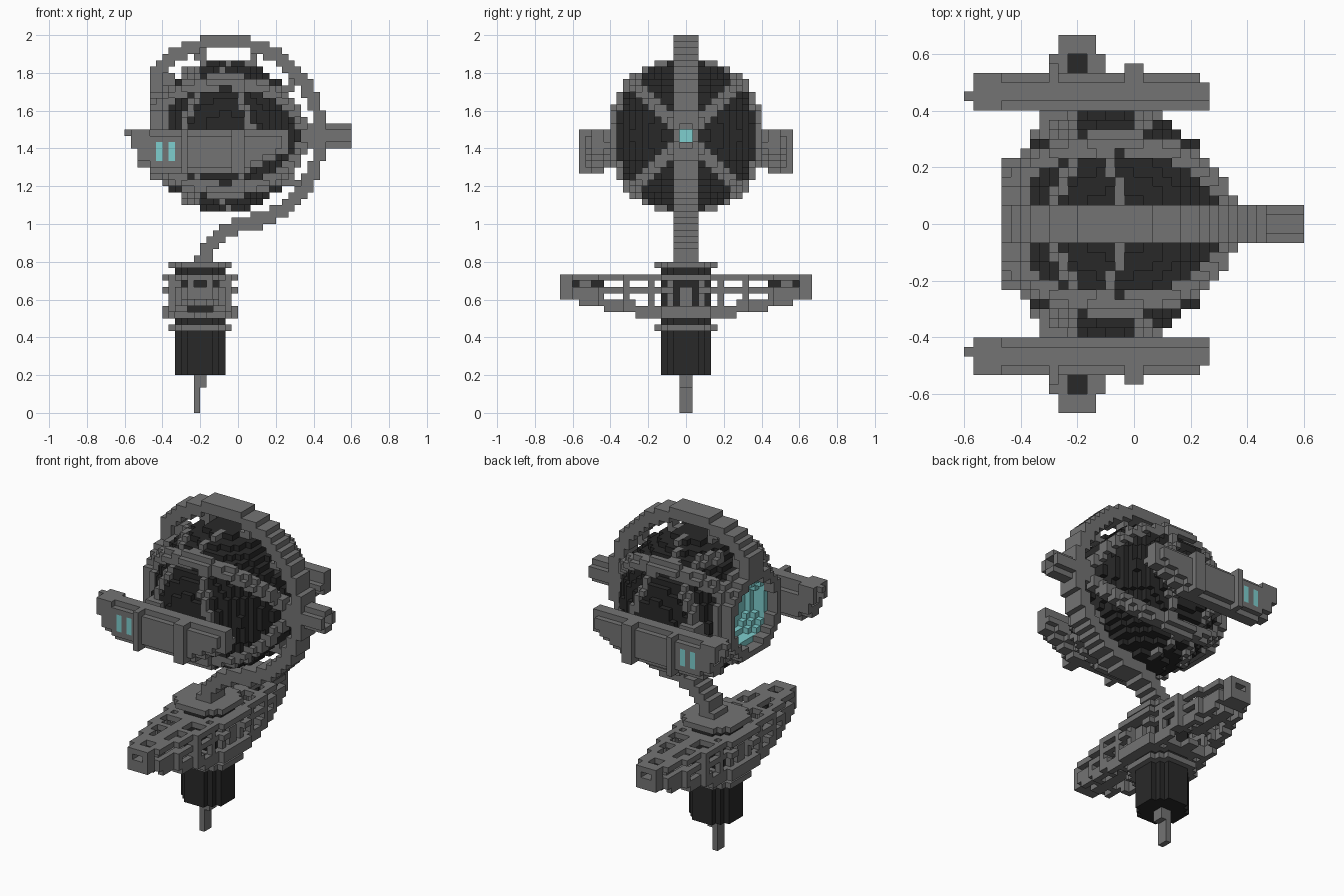
import bpy, bmesh, math
from mathutils import Vector

cube = bpy.data.objects.get("Cube")
if cube:
    bpy.data.objects.remove(cube, do_unlink=True)

V = 1 / 30                      # edge of one block
COLOURS = {"grey_metal": (0.172, 0.172, 0.172), "black": (0.022, 0.022, 0.022),
           "teal_glow": (0.21, 0.62, 0.62)}
MATS = {}
for name, c in COLOURS.items():
    m = bpy.data.materials.new(name)
    m.use_nodes = True
    m.diffuse_color = (*c, 1)
    m.node_tree.nodes["Principled BSDF"].inputs["Base Color"].default_value = (*c, 1)
    MATS[name] = m
GREY, BLACK, TEAL = COLOURS

cells = {}                      # block -> (part, colour)


def fill(part, colour, xr, yr, zr, rule=None):
    """Fill a box of blocks, limited by a rule on block centres; part None carves."""
    for i in range(*xr):
        for j in range(*yr):
            for k in range(*zr):
                if rule is None or rule(i + .5, j + .5, k + .5):
                    if part:
                        cells[i, j, k] = (part, colour)
                    else:
                        cells.pop((i, j, k), None)


def mirrored(part, colour, xr, yr, zr, rule=None):
    """Fill on +y and on -y."""
    fill(part, colour, xr, yr, zr, rule)
    fill(part, colour, xr, (-yr[1], -yr[0]), zr, rule)


def disc(r):
    return lambda x, y, z: math.hypot(x + 6, y) < r


# End pin
fill("end_pin", GREY, (-7, -6), (-1, 1), (0, 6))
fill("end_pin", GREY, (-6, -5), (-1, 1), (4, 6))


# Guard: lens-shaped open frame, bottom stepping up to the tips
def half_width(y):
    return 6 - 3.9 * (abs(y) / 20) ** 1.3


def guard(x, y, z):
    a, dx = abs(y), abs(x + 6)
    w = half_width(y)
    low = math.floor(15 + 4 * (a / 20) ** 1.6)
    if dx > w or z < low or (dx < 2 and 16 < z < 17):
        return False
    rim = dx > w - 1.4
    cross = int(a) in (5, 9, 14, 19)
    if z > 21:
        return not (dx < 1 and 16 < a < 18) and (rim or cross or dx < 1 or a > 15)
    if z < low + 2:
        return rim or cross or dx < 1
    if 19 < z < 20:
        return rim and a > 2
    if a > 12:
        return 1 < dx < 2 and int(a) in (15, 16, 18, 19)
    return rim and cross


fill("guard", GREY, (-12, 0), (-20, 20), (15, 22), guard)
fill("guard_hub", GREY, (-11, -1), (-5, 5), (15, 22),
     lambda x, y, z: math.hypot(x + 6, y) < 5.2 and (
         z < 16 or z > 21 or abs(x + 6) > 4 and (
             2 < abs(y) < 4 or abs(y) < 1 and z < 20 or abs(y) < 2 and z < 17)))
mirrored("guard_studs", BLACK, (-7, -5), (13, 18), (20, 21))

# Grip and its collars
fill("grip", BLACK, (-10, -2), (-4, 4), (6, 23), disc(4.2))
for z in (13, 23):
    fill("grip_collar", GREY, (-11, -1), (-5, 5), (z, z + 1), disc(5.2))

# Core sphere
CX, CZ = -2, 44


def dist(x, y, z):
    return math.sqrt((x - CX) ** 2 + y * y + (z - CZ) ** 2)


BOX = (-16, 14), (-14, 14), (30, 58)
fill("core", BLACK, *BOX, lambda x, y, z: dist(x, y, z) < 12.1)


# Cage: four diagonal ribs meeting at the ends, with two thin bent hoops
def diagonal(x, y, z):
    return 11.4 < dist(x, y, z) < 13.2 and abs(abs(y) - abs(z - CZ)) < 1.6


def hoop(x, y, z):
    near = min(abs(y), abs(z - CZ))
    side = abs(y) > abs(z - CZ)
    back = 2.6 if side else -.3
    return 11.3 < dist(x, y, z) < 12.7 and (side or near > 2) and (
        abs(x - back + .35 * near) < .6 or abs(x + 9.5 - .45 * near) < .6)


fill("cage", GREY, *BOX, lambda x, y, z: diagonal(x, y, z) or hoop(x, y, z))

# Eye opening: grey collar around a hollow glowing bowl
fill("eye_collar", GREY, (-14, -11), (-9, 9), (35, 53),
     lambda x, y, z: math.hypot(y, z - CZ) < (7.4 if x < -12 else 8.4))


def bowl(r):
    return lambda x, y, z: math.sqrt((x + 14) ** 2 + y * y + (z - CZ) ** 2) < r


fill("eye_bowl", TEAL, (-12, -6), (-7, 7), (37, 51), bowl(6.9))
fill(None, None, (-16, -6), (-7, 7), (37, 51), bowl(5.9))


# Outer band sweeping over the core, with radial posts
def band(x, y, z):
    r, a = math.hypot(x - CX, z - CZ), math.degrees(math.atan2(z - CZ, x - CX))
    return 14 < r < 16.1 and a > -52


def posts(x, y, z):
    r, a = math.hypot(x - CX, z - CZ), math.atan2(z - CZ, x - CX)
    return 11.5 < r < 14.5 and any(
        r * abs(a - math.radians(t)) < .8 for t in (-35, 38, 70, 107, 135))


fill("outer_band", GREY, (-14, 15), (-2, 2), (30, 60), band)
fill("outer_band", GREY, (-14, -12), (-2, 2), (50, 54))
fill("band_posts", GREY, (-14, 15), (-1, 1), (32, 60), posts)

# Neck: curved strip from the band down to the grip
PATH = [(8, 33), (6, 31.7), (3, 30.5), (0, 29.8), (-2.5, 28.5), (-4.3, 26.5), (-5.5, 24)]


def neck(x, y, z):
    for (ax, az), (bx, bz) in zip(PATH, PATH[1:]):
        ux, uz = bx - ax, bz - az
        t = max(0, min(1, ((x - ax) * ux + (z - az) * uz) / (ux * ux + uz * uz)))
        if math.hypot(x - ax - t * ux, z - az - t * uz) < 1.15:
            return True
    return False


fill("neck", GREY, (-8, 10), (-2, 2), (24, 35), neck)

# Back spike: square stem ending in four prongs around a glowing plug
fill("back_spike", GREY, (9, 14), (-2, 2), (42, 46))
fill("back_spike", GREY, (14, 18), (-2, 2), (42, 46),
     lambda x, y, z: (abs(y) > 1) != (abs(z - CZ) > 1))
fill("spike_light", TEAL, (14, 15), (-1, 1), (43, 45))


# Side pods: chamfered, tapering towards the back, forked at the front
def pod(x, y, z):
    a = abs(y)
    low = 38 if x < 1 else 38 + (x - 1) * .5
    if x < -14:
        low = 39 if x > -16 else 41
    if (a > 15 or a < 13) and z < low + 1:
        return False
    if x > -14 and (a > 15 and z > 44 or a < 13 and z > 43):
        return False
    if x > 7 and a > 15 or x < -17 and not (13 < a < 14 and z > 44):
        return False
    return z > low


mirrored("side_pod", GREY, (-18, 8), (12, 16), (38, 45), pod)
mirrored(None, None, (-18, -14), (13, 15), (41, 44))
for x0, x1 in ((-9, -8), (-1, 1)):
    mirrored("pod_flange", GREY, (x0, x1), (13, 17), (38, 45))
mirrored("pod_strut", GREY, (-10, -7), (8, 12), (40, 45))
for x in (-13, -11):
    mirrored("pod_window", TEAL, (x, x + 1), (15, 16), (40, 43))

# Turn each part into one mesh of outward block faces
DIRS = [Vector(d) for d in ((1, 0, 0), (-1, 0, 0), (0, 1, 0), (0, -1, 0), (0, 0, 1), (0, 0, -1))]
parts = {}
for cell, (part, colour) in cells.items():
    parts.setdefault((part, colour), []).append(cell)

for (part, colour), blocks in parts.items():
    bm = bmesh.new()
    verts = {}

    def corner(p):
        key = tuple(round(c) for c in p)
        if key not in verts:
            verts[key] = bm.verts.new(Vector(key) * V)
        return verts[key]

    for cell in blocks:
        mid = Vector(cell) + Vector((.5, .5, .5))
        for d in DIRS:
            if tuple(int(a + b) for a, b in zip(cell, d)) in cells:
                continue
            u = Vector((d.y, d.z, d.x))
            w = d.cross(u)
            bm.faces.new([corner(mid + (d + s * u + t * w) * .5)
                          for s, t in ((1, 1), (-1, 1), (-1, -1), (1, -1))])
    mesh = bpy.data.meshes.new(part)
    bm.to_mesh(mesh)
    bm.free()
    mesh.materials.append(MATS[colour])
    bpy.context.collection.objects.link(bpy.data.objects.new(part, mesh))
